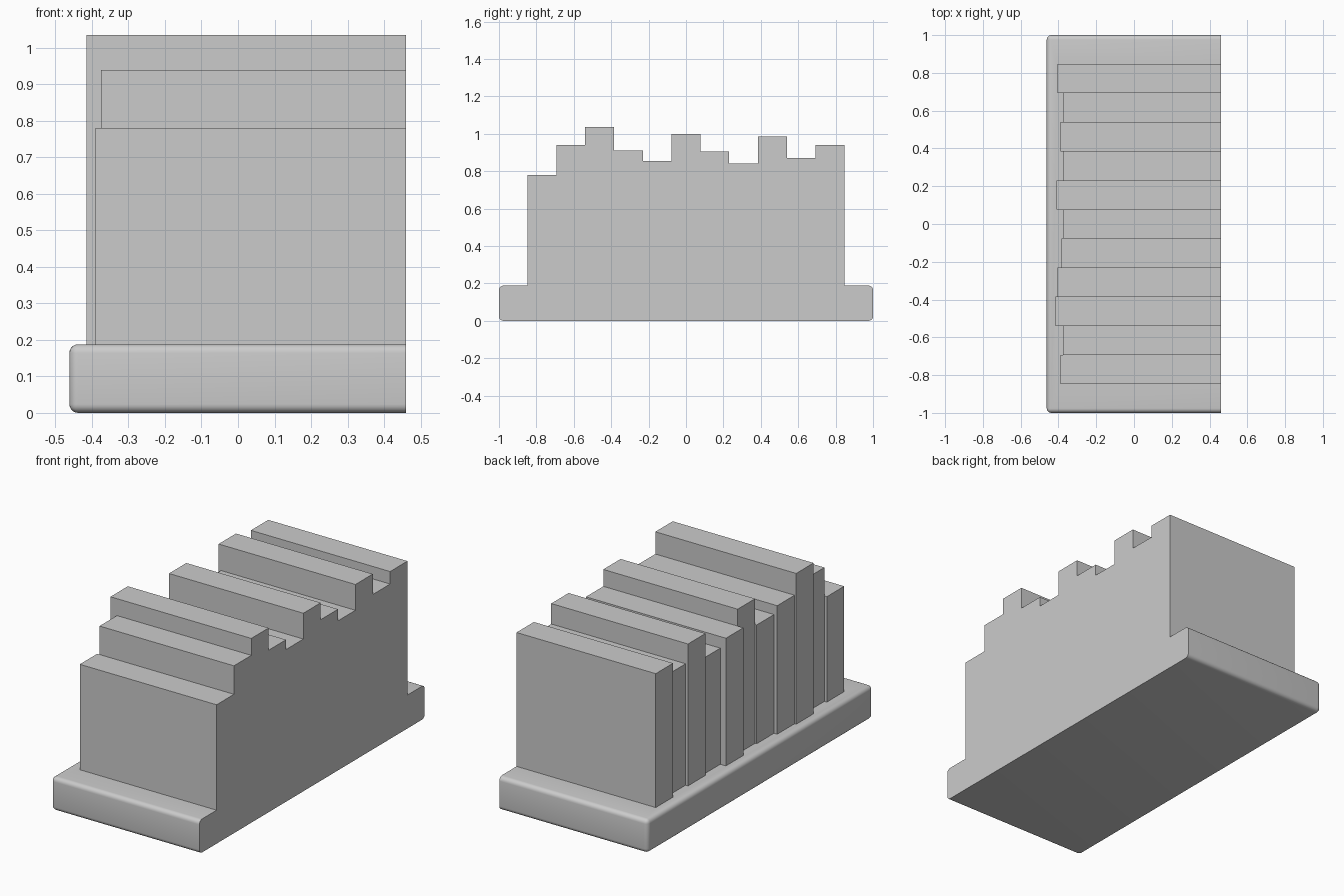
import bpy, bmesh, math

if "Cube" in bpy.data.objects:
    bpy.data.objects.remove(bpy.data.objects["Cube"])

CUT_X = 0.46
HEIGHTS = [0.78, 0.94, 1.035, 0.91, 0.855, 1.0, 0.905, 0.84, 0.985, 0.87, 0.94]
ENDS = [-0.39, -0.375, -0.415, -0.405, -0.385, -0.375, -0.41, -0.375, -0.39, -0.375, -0.405]
Y0, Y1 = -0.847, 0.847


def box(name, lo, hi, collection):
    bm = bmesh.new()
    bmesh.ops.create_cube(bm, size=2)
    for v in bm.verts:
        v.co = [hi[i] if v.co[i] > 0 else lo[i] for i in range(3)]
    mesh = bpy.data.meshes.new(name)
    bm.to_mesh(mesh)
    bm.free()
    obj = bpy.data.objects.new(name, mesh)
    collection.objects.link(obj)
    return obj


scene = bpy.context.scene.collection
slabs = bpy.data.collections.new("upright_slabs")
scene.children.link(slabs)

# rounded base, made over-long and trimmed flat later
base = box("slab_row_on_base", (-0.462, -1, 0), (0.8, 1, 0.188), scene)
bevel = base.modifiers.new("rounding", 'BEVEL')
bevel.width = 0.024
bevel.segments = 5

# row of upright slabs with a stepped skyline
edges = [Y0 + (Y1 - Y0) * i / len(HEIGHTS) for i in range(len(HEIGHTS) + 1)]
for i, (h, x) in enumerate(zip(HEIGHTS, ENDS)):
    slab = box(f"slab_{i + 1}", (x, edges[i], 0.1), (0.6 + 0.01 * i, edges[i + 1], h), slabs)
    slab.hide_render = True

union = base.modifiers.new("join_slabs", 'BOOLEAN')
union.operation = 'UNION'
union.solver = 'EXACT'
union.operand_type = 'COLLECTION'
union.collection = slabs

# flat trim of the right side
cutter = box("trim_cutter", (CUT_X, -2, -1), (2, 2, 2), scene)
cutter.hide_render = True
trim = base.modifiers.new("trim", 'BOOLEAN')
trim.operation = 'DIFFERENCE'
trim.solver = 'EXACT'
trim.object = cutter

# bake the result and remove the helpers
bpy.context.view_layer.update()
bpy.ops.object.select_all(action='DESELECT')
base.select_set(True)
bpy.context.view_layer.objects.active = base
bpy.ops.object.convert(target='MESH')
for helper in list(slabs.objects) + [cutter]:
    bpy.data.objects.remove(helper)
bpy.data.collections.remove(slabs)
bpy.ops.object.shade_smooth_by_angle(angle=math.radians(30))
